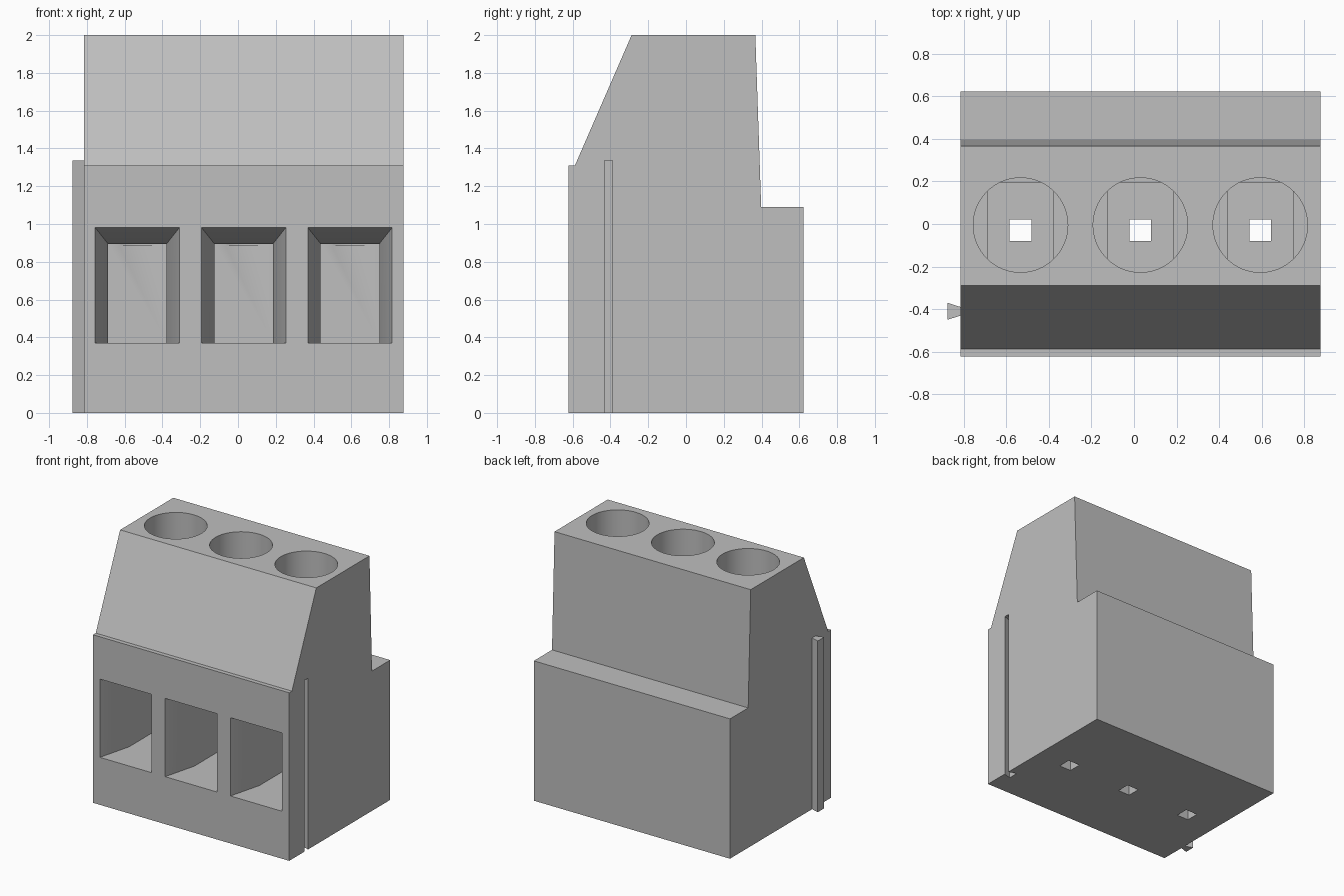
import bpy
import bmesh
from mathutils import Vector

if "Cube" in bpy.data.objects:
    bpy.data.objects.remove(bpy.data.objects["Cube"])

PITCH, MIDDLE = 0.563, 0.03
LEFT, RIGHT = -0.815, 0.877
FRONT, BACK = -0.622, 0.622
FLOOR, CEILING = 0.37, 0.895

grey = bpy.data.materials.new("housing grey")
grey.use_nodes = True
colour = (0.52, 0.52, 0.52, 1)
grey.diffuse_color = colour
grey.node_tree.nodes["Principled BSDF"].inputs["Base Color"].default_value = colour


def make(name, bm):
    bmesh.ops.recalc_face_normals(bm, faces=bm.faces)
    mesh = bpy.data.meshes.new(name)
    bm.to_mesh(mesh)
    bm.free()
    mesh.materials.append(grey)
    obj = bpy.data.objects.new(name, mesh)
    bpy.context.collection.objects.link(obj)
    return obj


def loft(name, start, end):
    """Solid between two matching outlines."""
    bm = bmesh.new()
    a = [bm.verts.new(p) for p in start]
    b = [bm.verts.new(p) for p in end]
    bm.faces.new(a)
    bm.faces.new(b)
    for i in range(len(a)):
        j = (i + 1) % len(a)
        bm.faces.new((a[i], a[j], b[j], b[i]))
    return make(name, bm)


def extrude(name, outline, offset):
    return loft(name, outline, [Vector(p) + Vector(offset) for p in outline])


def box(name, x, y, z):
    outline = [(x[0], y[0], z[0]), (x[1], y[0], z[0]), (x[1], y[1], z[0]), (x[0], y[1], z[0])]
    return extrude(name, outline, (0, 0, z[1] - z[0]))


def cylinder(name, x, y, radius, z):
    bm = bmesh.new()
    bmesh.ops.create_cone(bm, cap_ends=True, segments=64, radius1=radius,
                          radius2=radius, depth=z[1] - z[0])
    bmesh.ops.translate(bm, verts=bm.verts, vec=(x, y, (z[0] + z[1]) / 2))
    return make(name, bm)


def upright_rect(x, half, y, low, high):
    return [(x - half, y, low), (x + half, y, low), (x + half, y, high), (x - half, y, high)]


def dovetail(name, x, depth, z):
    """Upright rail, narrow at its right side and wide at its left side."""
    y, narrow, wide = -0.41, 0.02, 0.04
    outline = [(x, y - wide, z[0]), (x + depth, y - narrow, z[0]),
               (x + depth, y + narrow, z[0]), (x, y + wide, z[0])]
    return extrude(name, outline, (0, 0, z[1] - z[0]))


def cut(body, cutter):
    mod = body.modifiers.new("cut", "BOOLEAN")
    mod.operation = "DIFFERENCE"
    mod.solver = "EXACT"
    mod.object = cutter
    bpy.context.view_layer.objects.active = body
    bpy.ops.object.modifier_apply(modifier=mod.name)
    bpy.data.objects.remove(cutter)


# Housing: stepped side profile extruded across the width
profile = [(FRONT, 0), (BACK, 0), (BACK, 1.09), (0.398, 1.09), (0.367, 2),
           (-0.288, 2), (-0.588, 1.31), (FRONT, 1.31)]
housing = extrude("housing", [(LEFT, y, z) for y, z in profile], (RIGHT - LEFT, 0, 0))

for i in (-1, 0, 1):
    x = MIDDLE + i * PITCH
    # Flared wire entry, continued straight into the clamp chamber
    cut(housing, loft("entry_cutter",
                      upright_rect(x, 0.228, FRONT - 0.02, FLOOR, 0.987),
                      upright_rect(x, 0.155, -0.36, FLOOR, CEILING)))
    cut(housing, box("chamber_cutter", (x - 0.155, x + 0.155), (-0.365, 0.195), (FLOOR, CEILING)))
    # Screw access hole from the top
    cut(housing, cylinder("screw_cutter", x, -0.005, 0.222, (0.885, 2.1)))
    # Square pin hole through the floor
    cut(housing, box("pin_cutter", (x - 0.051, x + 0.051), (-0.08, 0.022), (-0.1, FLOOR + 0.1)))

# Joining groove on one side, matching rail on the other
cut(housing, dovetail("groove_cutter", RIGHT - 0.062, 0.063, (-0.1, 1.335)))
rail = dovetail("joining_rail", -0.877, 0.063, (0, 1.335))

# Smooth the round walls only
bpy.ops.object.select_all(action="DESELECT")
housing.select_set(True)
bpy.context.view_layer.objects.active = housing
bpy.ops.object.shade_smooth_by_angle(angle=0.5)
